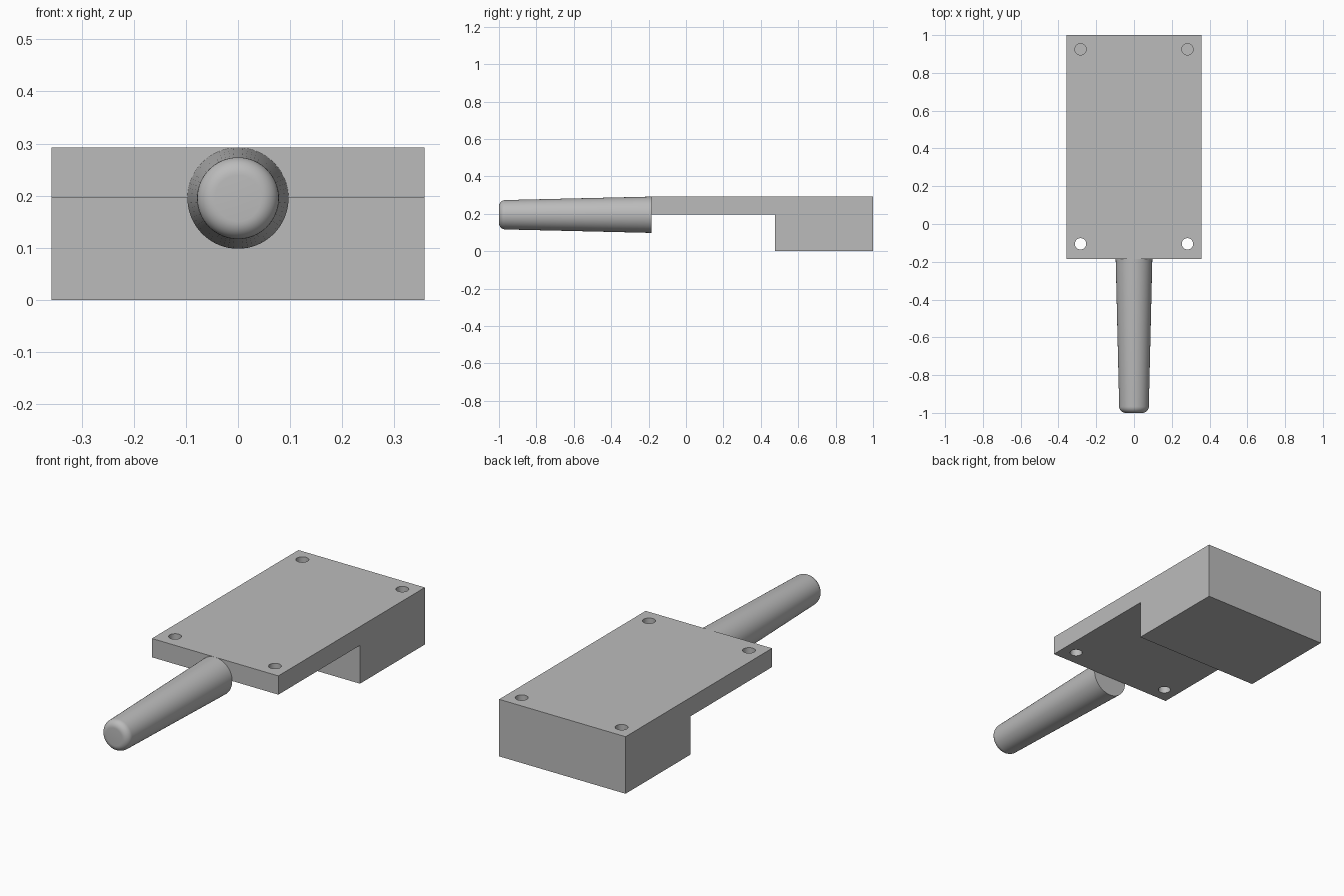
import bpy, bmesh, math
from mathutils import Matrix

cube = bpy.data.objects.get("Cube")
if cube:
    bpy.data.objects.remove(cube, do_unlink=True)

grey = bpy.data.materials.new("plain grey")
grey.use_nodes = True
colour = (0.5, 0.5, 0.5, 1)
grey.diffuse_color = colour
grey.node_tree.nodes["Principled BSDF"].inputs["Base Color"].default_value = colour

HALF_W, FRONT, STEP, BACK = 0.358, -0.185, 0.475, 1.0
UNDER, TOP = 0.196, 0.292


def make_object(name, bm):
    bmesh.ops.recalc_face_normals(bm, faces=bm.faces)
    mesh = bpy.data.meshes.new(name)
    bm.to_mesh(mesh)
    bm.free()
    mesh.materials.append(grey)
    obj = bpy.data.objects.new(name, mesh)
    bpy.context.collection.objects.link(obj)
    return obj


def smooth(obj):
    bpy.ops.object.select_all(action="DESELECT")
    obj.select_set(True)
    bpy.context.view_layer.objects.active = obj
    bpy.ops.object.shade_smooth_by_angle(angle=math.radians(30))


# Stepped body: L-shaped side profile extruded across the width
profile = [(FRONT, UNDER), (STEP, UNDER), (STEP, 0), (BACK, 0), (BACK, TOP), (FRONT, TOP)]
bm = bmesh.new()
side = bm.faces.new([bm.verts.new((-HALF_W, y, z)) for y, z in profile])
ext = bmesh.ops.extrude_face_region(bm, geom=[side])
bmesh.ops.translate(bm, vec=(2 * HALF_W, 0, 0),
                    verts=[v for v in ext["geom"] if isinstance(v, bmesh.types.BMVert)])
body = make_object("stepped_plate", bm)

# Corner holes: through the thin front, blind over the rear block
bm = bmesh.new()
for x in (-0.283, 0.283):
    for y, low in ((-0.105, 0.1), (0.925, UNDER)):
        high = 0.4
        bmesh.ops.create_cone(bm, cap_ends=True, segments=48, radius1=0.03, radius2=0.03,
                              depth=high - low,
                              matrix=Matrix.Translation((x, y, (low + high) / 2)))
cutter = make_object("hole_cutter", bm)
cutter.hide_render = True
cutter.hide_viewport = True
cut = body.modifiers.new("corner_holes", "BOOLEAN")
cut.operation = "DIFFERENCE"
cut.solver = "EXACT"
cut.object = cutter
bpy.context.view_layer.update()
bpy.context.view_layer.objects.active = body
bpy.ops.object.modifier_apply(modifier=cut.name)
bpy.data.objects.remove(cutter, do_unlink=True)
smooth(body)

# Tapered handle with a rounded tip, lathed around the y axis
TIP, TIP_R, ROOT_R, FILLET, AXIS_Z = -1.0, 0.0785, 0.097, 0.034, 0.195
outline = [(0, TIP)]
for i in range(9):
    a = math.pi / 2 * i / 8
    outline.append((TIP_R - FILLET + FILLET * math.sin(a), TIP + FILLET - FILLET * math.cos(a)))
outline += [(ROOT_R, FRONT), (0, FRONT)]
bm = bmesh.new()
verts = [bm.verts.new((r, y, AXIS_Z)) for r, y in outline]
edges = [bm.edges.new(pair) for pair in zip(verts, verts[1:])]
bmesh.ops.spin(bm, geom=verts + edges, cent=(0, 0, AXIS_Z), axis=(0, 1, 0),
               angle=2 * math.pi, steps=64, use_duplicate=False)
bmesh.ops.remove_doubles(bm, verts=bm.verts, dist=0.0001)
smooth(make_object("handle", bm))
